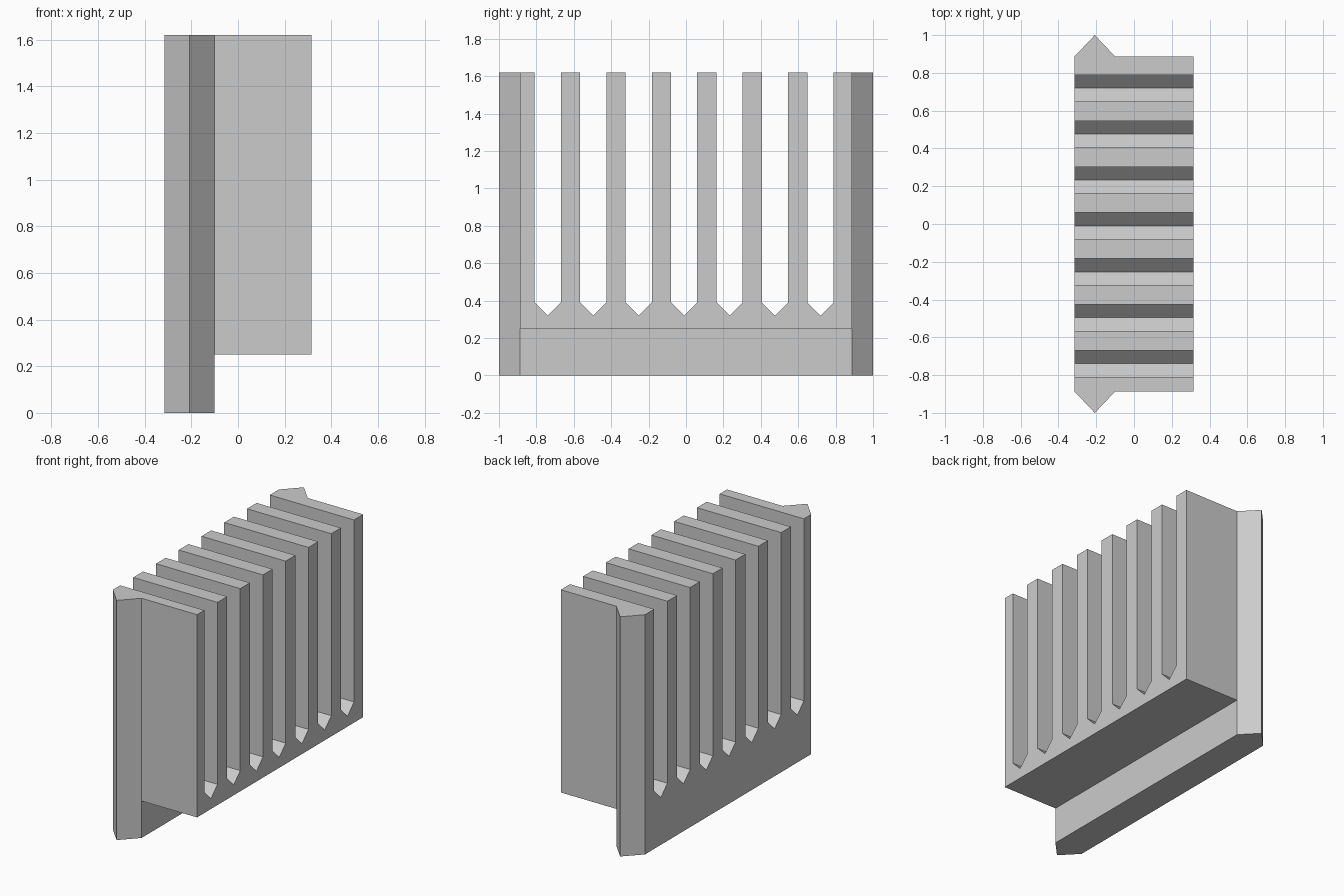
import bpy
import bmesh
from mathutils import Vector

cube = bpy.data.objects.get("Cube")
if cube:
    bpy.data.objects.remove(cube, do_unlink=True)

BACK, FRONT, STEP = -0.315, 0.315, -0.10
SIDE, HEIGHT, LEDGE = 0.887, 1.62, 0.25
SLOTS, PITCH, FIRST, HALF = 7, 0.243, -0.739, 0.07

grey = bpy.data.materials.new("light_grey")
grey.use_nodes = True
colour = (0.6, 0.6, 0.6, 1)
grey.diffuse_color = colour
grey.node_tree.nodes["Principled BSDF"].inputs["Base Color"].default_value = colour


def add_prism(bm, outline, direction):
    """Extrude a closed flat outline along a direction."""
    face = bm.faces.new([bm.verts.new(p) for p in outline])
    new = bmesh.ops.extrude_face_region(bm, geom=[face])["geom"]
    verts = [v for v in new if isinstance(v, bmesh.types.BMVert)]
    bmesh.ops.translate(bm, verts=verts, vec=Vector(direction))


def finish(bm, name):
    bmesh.ops.recalc_face_normals(bm, faces=bm.faces)
    mesh = bpy.data.meshes.new(name)
    bm.to_mesh(mesh)
    bm.free()
    mesh.materials.append(grey)
    obj = bpy.data.objects.new(name, mesh)
    bpy.context.collection.objects.link(obj)
    return obj


# Block with a pointed guide rail on each end
half_plan = [(FRONT, SIDE), (STEP, SIDE), ((BACK + STEP) / 2, 1), (BACK, SIDE)]
plan = half_plan + [(x, -y) for x, y in reversed(half_plan)]
bm = bmesh.new()
add_prism(bm, [(x, y, 0) for x, y in plan], (0, 0, HEIGHT))
body = finish(bm, "slotted_rack")

# Cutter: seven V-bottomed slots and the step under the front
bm = bmesh.new()
for i in range(SLOTS):
    y = FIRST + i * PITCH
    profile = [(y - HALF, 2), (y - HALF, 0.39), (y, 0.32), (y + HALF, 0.39), (y + HALF, 2)]
    add_prism(bm, [(-1, a, z) for a, z in profile], (2, 0, 0))
step = [(STEP, -1), (1, -1), (1, LEDGE), (STEP, LEDGE)]
add_prism(bm, [(x, -2, z) for x, z in step], (0, 4, 0))
cutter = finish(bm, "slot_cutter")
cutter.hide_render = True

# Cut the block and discard the cutter
cut = body.modifiers.new("slots", "BOOLEAN")
cut.operation = "DIFFERENCE"
cut.solver = "EXACT"
cut.object = cutter
bpy.context.view_layer.objects.active = body
body.select_set(True)
bpy.ops.object.modifier_apply(modifier=cut.name)
bpy.data.objects.remove(cutter, do_unlink=True)
